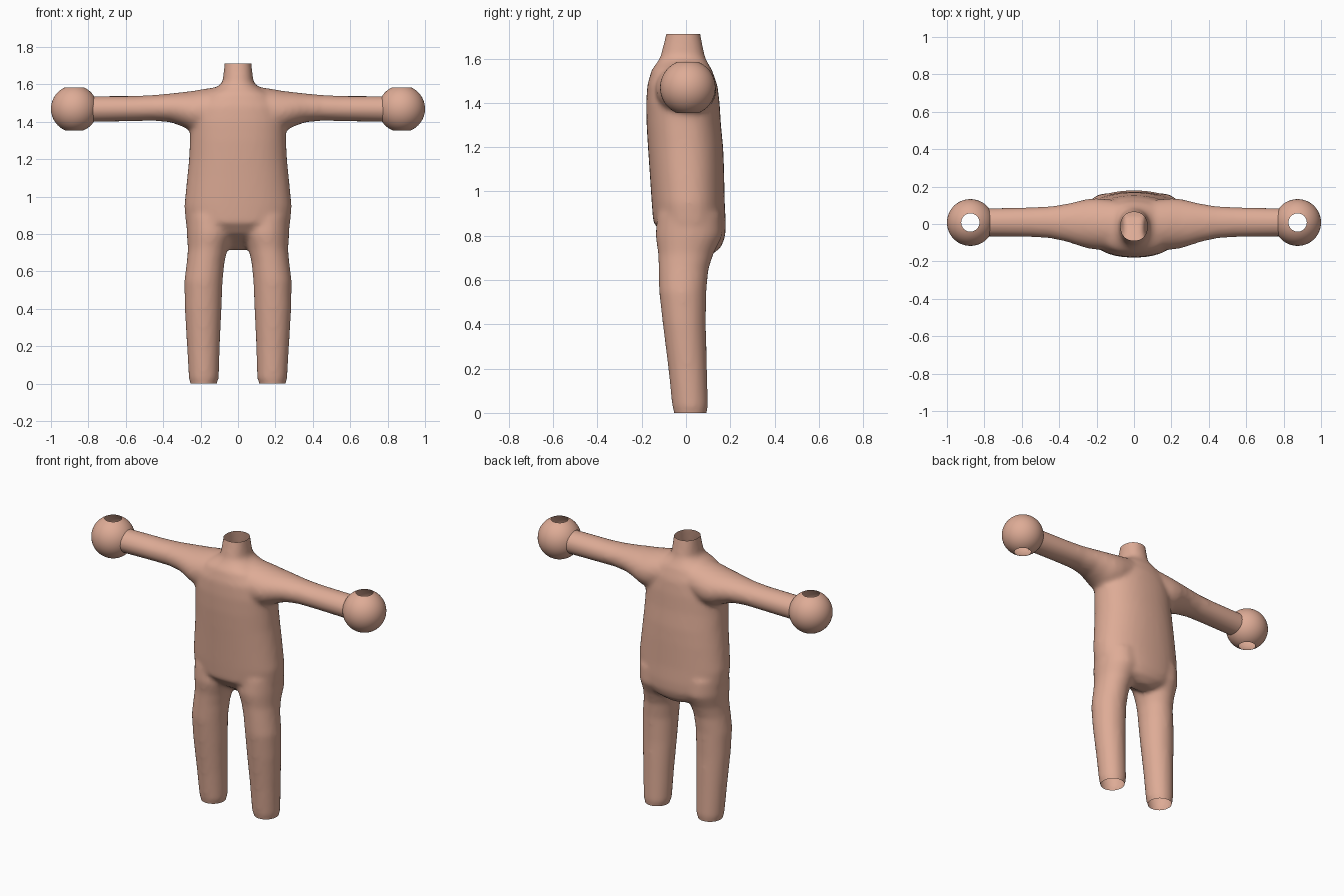
import bpy, bmesh, math
from mathutils import Vector

if "Cube" in bpy.data.objects:
    bpy.data.objects.remove(bpy.data.objects["Cube"])

skin = bpy.data.materials.new("skin")
skin.diffuse_color = (0.73, 0.41, 0.305, 1)
skin.use_nodes = True
skin.node_tree.nodes["Principled BSDF"].inputs["Base Color"].default_value = skin.diffuse_color


def add_object(name, bm):
    me = bpy.data.meshes.new(name)
    bm.to_mesh(me)
    bm.free()
    ob = bpy.data.objects.new(name, me)
    bpy.context.collection.objects.link(ob)
    me.materials.append(skin)
    return ob


def loft(bm, sections, place, power=1.0, n=40):
    """Closed tube; each section is (position, u0, u1, v0, v1)."""
    rings = []
    for t, u0, u1, v0, v1 in sections:
        ring = []
        for i in range(n):
            a = 2 * math.pi * i / n
            c, s = math.cos(a), math.sin(a)
            c = math.copysign(abs(c) ** power, c)
            s = math.copysign(abs(s) ** power, s)
            u = (u0 + u1) / 2 + c * (u1 - u0) / 2
            v = (v0 + v1) / 2 + s * (v1 - v0) / 2
            ring.append(bm.verts.new(place(t, u, v)))
        rings.append(ring)
    faces = [bm.faces.new(rings[0]), bm.faces.new(rings[-1])]
    for a, b in zip(rings, rings[1:]):
        for i in range(n):
            j = (i + 1) % n
            faces.append(bm.faces.new((a[i], a[j], b[j], b[i])))
    bmesh.ops.recalc_face_normals(bm, faces=faces)


def cut(bm, point, normal):
    """Remove everything on the normal's side of a plane."""
    bmesh.ops.bisect_plane(bm, geom=bm.verts[:] + bm.edges[:] + bm.faces[:],
                           plane_co=Vector(point), plane_no=Vector(normal),
                           clear_outer=True)


bm = bmesh.new()

# torso and neck: z, half width, front y, back y
torso = [(0.715, 0.06, 0.03, 0.12), (0.75, 0.17, -0.02, 0.16),
         (0.80, 0.25, -0.10, 0.178), (0.86, 0.28, -0.148, 0.18),
         (0.95, 0.287, -0.155, 0.175), (1.10, 0.272, -0.165, 0.172),
         (1.20, 0.262, -0.172, 0.168), (1.30, 0.257, -0.178, 0.158),
         (1.40, 0.255, -0.18, 0.152), (1.48, 0.24, -0.175, 0.142),
         (1.55, 0.18, -0.155, 0.117), (1.585, 0.11, -0.128, 0.096),
         (1.61, 0.083, -0.115, 0.085), (1.71, 0.072, -0.09, 0.065),
         (1.78, 0.068, -0.08, 0.055)]
loft(bm, [(z, -w, w, f, b) for z, w, f, b in torso],
     lambda t, u, v: (u, v, t), 0.9)

# legs: z, inner x, outer x, front y, back y
legs = [(-0.06, 0.118, 0.25, -0.05, 0.09), (0.0, 0.115, 0.254, -0.053, 0.093),
        (0.025, 0.103, 0.263, -0.062, 0.10), (0.20, 0.097, 0.273, -0.08, 0.095),
        (0.40, 0.088, 0.285, -0.105, 0.09), (0.55, 0.082, 0.287, -0.122, 0.092),
        (0.65, 0.072, 0.274, -0.124, 0.102), (0.72, 0.055, 0.268, -0.126, 0.125),
        (0.80, 0.025, 0.274, -0.138, 0.165), (0.90, 0.03, 0.275, -0.13, 0.16)]
# arms: x, bottom z, top z, front y, back y
arms = [(0.0, 1.38, 1.595, -0.13, 0.12), (0.12, 1.36, 1.585, -0.14, 0.13),
        (0.20, 1.34, 1.572, -0.138, 0.138), (0.25, 1.35, 1.563, -0.13, 0.134),
        (0.30, 1.375, 1.558, -0.115, 0.122), (0.36, 1.397, 1.551, -0.095, 0.108),
        (0.45, 1.405, 1.543, -0.076, 0.094), (0.55, 1.403, 1.538, -0.07, 0.09),
        (0.77, 1.398, 1.537, -0.067, 0.085), (0.84, 1.398, 1.537, -0.067, 0.085)]
for side in (-1, 1):
    loft(bm, legs, lambda t, u, v: (side * u, v, t))
    loft(bm, arms, lambda t, u, v: (side * t, v, u))

# fuse the parts into one smooth skin
body = add_object("body", bm)
bpy.context.view_layer.objects.active = body
body.select_set(True)
remesh = body.modifiers.new("fuse", 'REMESH')
remesh.mode = 'VOXEL'
remesh.voxel_size = 0.013
soften = body.modifiers.new("soften", 'SMOOTH')
soften.factor = 0.5
soften.iterations = 10
for name in ("fuse", "soften"):
    bpy.ops.object.modifier_apply(modifier=name)

# open neck, feet and wrists
bm = bmesh.new()
bm.from_mesh(body.data)
for point, normal in (((0, 0, 1.71), (0, 0, 1)), ((0, 0, 0), (0, 0, -1)),
                      ((0.775, 0, 0), (1, 0, 0)), ((-0.775, 0, 0), (-1, 0, 0))):
    cut(bm, point, normal)
bm.to_mesh(body.data)
bm.free()
body.data.materials.clear()
body.data.materials.append(skin)
body.data.polygons.foreach_set("material_index", [0] * len(body.data.polygons))
body.data.shade_smooth()

# ball hands, open at the top, the bottom and the wrist
for side, label in ((-1, "right"), (1, "left")):
    bm = bmesh.new()
    bmesh.ops.create_uvsphere(bm, u_segments=48, v_segments=32, radius=0.125)
    cut(bm, (0, 0, 0.115), (0, 0, 1))
    cut(bm, (0, 0, -0.115), (0, 0, -1))
    cut(bm, (-side * 0.104, 0, 0), (-side, 0, 0))
    hand = add_object(label + "_ball_hand", bm)
    hand.location = (side * 0.875, 0.008, 1.469)
    hand.data.shade_smooth()
